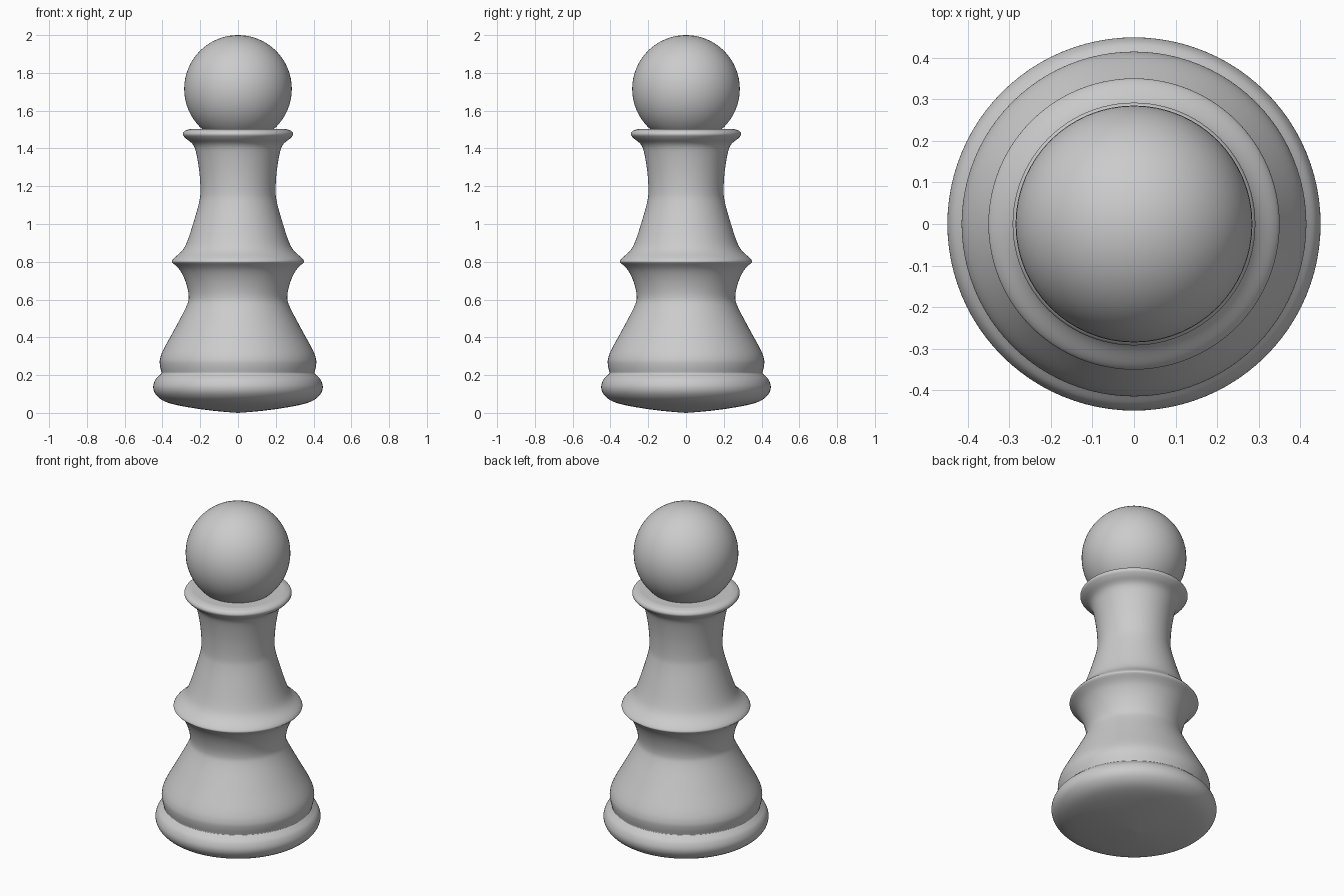
import bpy, bmesh, math
from mathutils import Vector

if "Cube" in bpy.data.objects:
    bpy.data.objects.remove(bpy.data.objects["Cube"])


def smooth_path(pts, steps=5):
    """Catmull-Rom curve through (radius, height) points."""
    p = [Vector(q) for q in [pts[0]] + pts + [pts[-1]]]
    out = []
    for a, b, c, d in zip(p, p[1:], p[2:], p[3:]):
        for i in range(steps):
            t = i / steps
            out.append(0.5 * (2 * b + (c - a) * t + (2 * a - 5 * b + 4 * c - d) * t * t
                              + (3 * b - a - 3 * c + d) * t ** 3))
    return out + [p[-1]]


def lathe(name, sections, segments=96):
    """Spin smooth profile sections, with crisp joints between them, around z."""
    path = []
    for s in sections:
        path += smooth_path(s)
    bm = bmesh.new()
    verts = [bm.verts.new((max(q.x, 0), 0, q.y)) for q in path]
    edges = [bm.edges.new(e) for e in zip(verts, verts[1:])]
    bmesh.ops.spin(bm, geom=verts + edges, cent=(0, 0, 0), axis=(0, 0, 1),
                   angle=math.tau, steps=segments)
    bmesh.ops.remove_doubles(bm, verts=bm.verts, dist=0.0005)
    bmesh.ops.recalc_face_normals(bm, faces=bm.faces)
    mesh = bpy.data.meshes.new(name)
    bm.to_mesh(mesh)
    bm.free()
    for f in mesh.polygons:
        f.use_smooth = True
    obj = bpy.data.objects.new(name, mesh)
    bpy.context.collection.objects.link(obj)
    return obj


# Rounded foot with a shallow convex underside
foot = [(0, 0), (0.12, 0.010), (0.24, 0.026), (0.34, 0.045), (0.40, 0.067),
        (0.437, 0.10), (0.449, 0.137), (0.438, 0.175), (0.415, 0.20), (0.404, 0.21)]
# Flared skirt, waist, and flare out to the middle ridge
skirt = [(0.404, 0.21), (0.413, 0.25), (0.413, 0.285), (0.395, 0.335), (0.335, 0.445),
         (0.275, 0.56), (0.261, 0.615), (0.276, 0.69), (0.307, 0.755), (0.347, 0.795)]
# Ridge and neck rising to the collar
neck = [(0.347, 0.795), (0.350, 0.803), (0.338, 0.82), (0.295, 0.86), (0.268, 0.91),
        (0.235, 1.01), (0.207, 1.11), (0.199, 1.17), (0.204, 1.27), (0.22, 1.37),
        (0.238, 1.42), (0.275, 1.452), (0.292, 1.474), (0.282, 1.493), (0.255, 1.502)]
collar_top = [(0.255, 1.502), (0.17, 1.502), (0, 1.502)]
lathe("pawn_body", [foot, skirt, neck, collar_top])

# Ball head
bpy.ops.mesh.primitive_uv_sphere_add(segments=64, ring_count=32, radius=0.285,
                                     location=(0, 0, 1.715))
bpy.context.object.name = "ball_head"
bpy.ops.object.shade_smooth()
